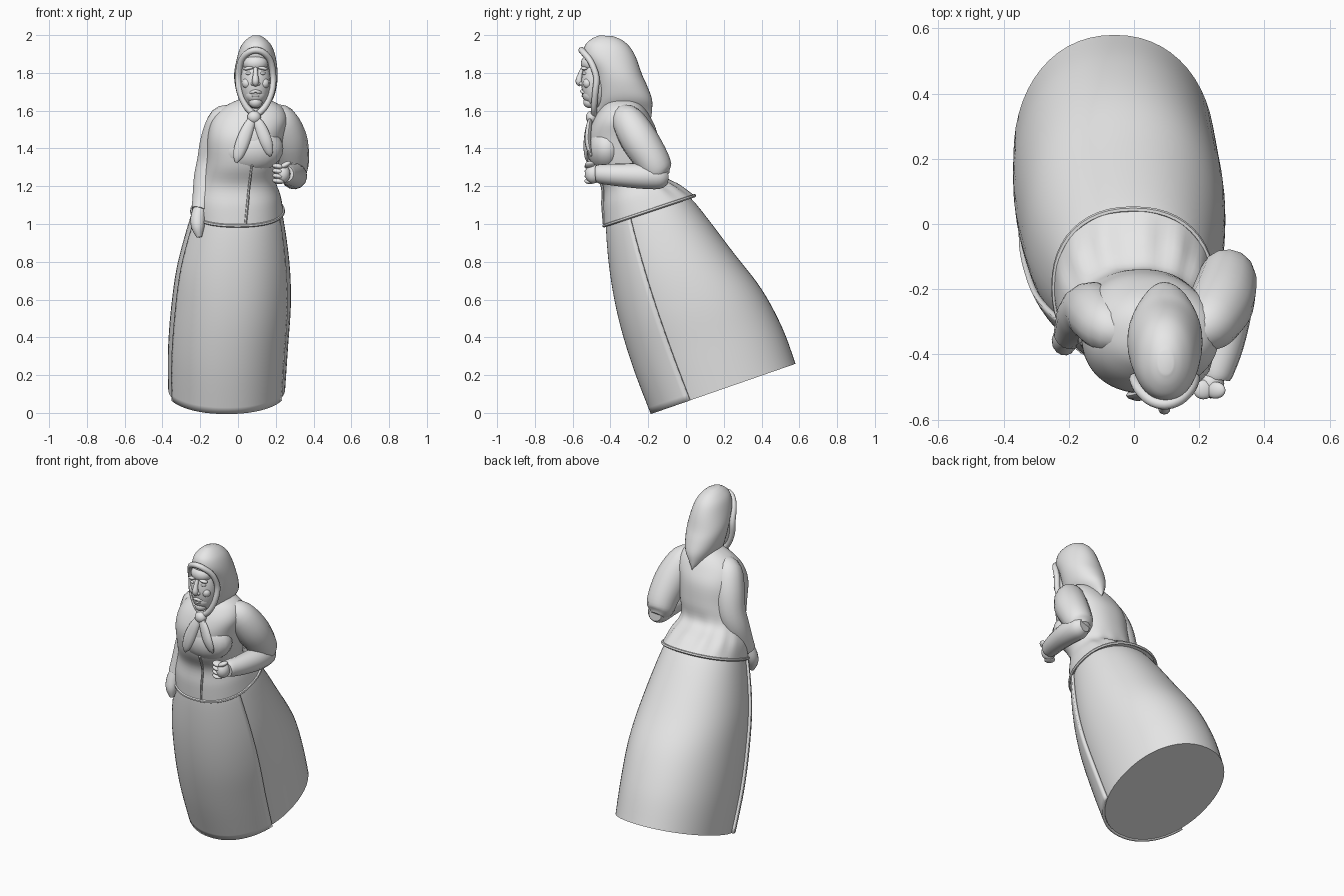
import bpy, bmesh
from math import sin, cos, pi, radians, copysign
from mathutils import Vector

if "Cube" in bpy.data.objects:
    bpy.data.objects.remove(bpy.data.objects["Cube"], do_unlink=True)

GREY = (0.8, 0.8, 0.8, 1)
clay = bpy.data.materials.new("plain grey")
clay.use_nodes = True
clay.diffuse_color = GREY
clay.node_tree.nodes["Principled BSDF"].inputs["Base Color"].default_value = GREY


def spline(rows, steps):
    """Smooth interpolation through rows of numbers."""
    rows = [Vector(r) for r in rows]
    out = []
    for i in range(len(rows) - 1):
        a, b = rows[max(i - 1, 0)], rows[i]
        c, d = rows[i + 1], rows[min(i + 2, len(rows) - 1)]
        for k in range(steps):
            t = k / steps
            out.append(b + (c - a) * (t / 2) + (a * 2 - b * 5 + c * 4 - d) * (t * t / 2)
                       + (b * 3 - a - c * 3 + d) * (t ** 3 / 2))
    return out + [rows[-1]]


def finish(name, bm, angle=45):
    bmesh.ops.recalc_face_normals(bm, faces=bm.faces)
    mesh = bpy.data.meshes.new(name)
    bm.to_mesh(mesh)
    bm.free()
    obj = bpy.data.objects.new(name, mesh)
    bpy.context.collection.objects.link(obj)
    mesh.materials.append(clay)
    bpy.ops.object.select_all(action='DESELECT')
    obj.select_set(True)
    bpy.context.view_layer.objects.active = obj
    bpy.ops.object.shade_smooth_by_angle(angle=radians(angle))
    return obj


def skin(name, rings, closed=True, caps=True, angle=45):
    """Bridge a list of point rings into a surface."""
    bm = bmesh.new()
    loops = [[bm.verts.new(p) for p in ring] for ring in rings]
    n = len(loops[0])
    for low, high in zip(loops, loops[1:]):
        for i in range(n if closed else n - 1):
            j = (i + 1) % n
            bm.faces.new((low[i], low[j], high[j], high[i]))
    if caps:
        bm.faces.new(loops[0])
        bm.faces.new(loops[-1])
    return finish(name, bm, angle)


def oval(row, angles, power=2.0, grow=1.0, fold=None):
    """Tilted oval: front y, front z, back y, back z, right x, left x."""
    fy, fz, by, bz, xl, xr = row
    points = []
    for a in angles:
        c, s = cos(a), sin(a)
        g = grow * (fold(a) if fold else 1)
        c = copysign(abs(c) ** (2 / power), c) * g
        s = copysign(abs(s) ** (2 / power), s) * g
        points.append(Vector(((xl + xr) / 2 + c * (xr - xl) / 2,
                              (fy + by) / 2 + s * (by - fy) / 2,
                              (fz + bz) / 2 + s * (bz - fz) / 2)))
    return points


def turn(n, start=0, end=360):
    last = n if end - start == 360 else n - 1
    return [radians(start + (end - start) * i / last) for i in range(n)]


def tube(name, rows, sides=14, steps=4, flat=1.0):
    """Round limb along rows of x, y, z, radius; flat squashes it in y."""
    rows = spline(rows, steps)
    centres = [Vector(r[:3]) for r in rows]
    rings, side, old = [], None, None
    for i, p in enumerate(centres):
        t = (centres[min(i + 1, len(rows) - 1)] - centres[max(i - 1, 0)]).normalized()
        if side is None:
            side = t.orthogonal().normalized()
        else:
            side = old.rotation_difference(t) @ side
        old, up = t, t.cross(side)
        ring = []
        for a in turn(sides):
            v = (side * cos(a) + up * sin(a)) * rows[i][3]
            v.y *= flat
            ring.append(p + v)
        rings.append(ring)
    return skin(name, rings)


def ball(name, centre, size, tilt=0):
    bm = bmesh.new()
    bmesh.ops.create_uvsphere(bm, u_segments=20, v_segments=14, radius=1)
    for v in bm.verts:
        x, y, z = (c * s for c, s in zip(v.co, size))
        v.co = Vector((x * cos(tilt) - z * sin(tilt), y, x * sin(tilt) + z * cos(tilt))) + Vector(centre)
    return finish(name, bm)


# Long leaning skirt
skirt_rows = spline([
    (-.17, 0, .58, .26, -.37, .25),
    (-.265, .25, .51, .45, -.37, .265),
    (-.34, .5, .4, .655, -.352, .28),
    (-.388, .75, .25, .85, -.318, .272),
    (-.41, 1.0, .05, 1.11, -.245, .235),
    (-.39, 1.1, -.05, 1.2, -.2, .2)], 5)
skin("skirt", [oval(r, turn(56), 2.15) for r in skirt_rows])

# Apron lying over the front of the skirt
apron = skin("apron", [oval(r, turn(30, 207, 333), 2.15, 1.025) for r in skirt_rows[:-3]],
             closed=False, caps=False)
thick = apron.modifiers.new("thickness", 'SOLIDIFY')
thick.thickness = .016
thick.offset = 0

# Jacket with a pleated flare below the waist at the back
jacket_rows = spline([
    (-.435, .99, .045, 1.15, -.245, .24),
    (-.44, 1.09, -.035, 1.205, -.23, .225),
    (-.44, 1.2, -.13, 1.265, -.19, .2),
    (-.495, 1.31, -.14, 1.37, -.165, .22),
    (-.52, 1.44, -.155, 1.49, -.16, .24),
    (-.495, 1.54, -.19, 1.57, -.135, .26),
    (-.45, 1.615, -.23, 1.63, -.07, .23),
    (-.41, 1.66, -.28, 1.67, .02, .15)], 5)


def pleats(depth):
    return lambda a: 1 + depth * max(sin(a), 0) * cos(a * 13)


skin("jacket", [oval(r, turn(72), 2.25, 1, pleats(.035 * max(0, 1 - abs(i - 6) / 7)))
                for i, r in enumerate(jacket_rows)])

# Rolled hem and front opening of the jacket
hem = [(*p, .009) for p in oval(jacket_rows[0], turn(48), 2.25)]
tube("jacket_hem", hem + hem[:1], 6, 1)
tube("jacket_opening", [(.04, -.434, 1.0, .007), (.05, -.442, 1.1, .007),
                        (.06, -.445, 1.2, .007), (.075, -.497, 1.31, .007)], 6)
ball("bust", (.06, -.42, 1.4), (.18, .105, .13))

# Bent left arm with fist
tube("left_upper_arm", [(.17, -.34, 1.58, .05), (.225, -.31, 1.55, .085), (.265, -.25, 1.45, .1),
                        (.285, -.18, 1.34, .092), (.285, -.145, 1.27, .078), (.285, -.12, 1.24, .045)])
tube("left_forearm", [(.29, -.1, 1.25, .04), (.295, -.14, 1.25, .065), (.297, -.24, 1.255, .068),
                      (.28, -.36, 1.26, .06), (.255, -.45, 1.265, .052), (.25, -.475, 1.265, .045)])
ball("left_fist", (.235, -.49, 1.265), (.042, .045, .05))
for i in range(4):
    ball("left_finger_%d" % (i + 1), (.213, -.508, 1.305 - i * .026), (.032, .03, .015), -.15)
ball("left_thumb", (.25, -.51, 1.312), (.034, .026, .015), .5)

# Hanging right arm with hand resting at the hem
tube("right_arm", [(-.02, -.34, 1.575, .05), (-.075, -.32, 1.55, .08), (-.105, -.285, 1.45, .092),
                   (-.13, -.265, 1.33, .088), (-.155, -.28, 1.23, .082), (-.182, -.315, 1.13, .062),
                   (-.2, -.34, 1.07, .048)])
tube("right_hand", [(-.2, -.34, 1.09, .035), (-.212, -.355, 1.03, .04), (-.212, -.37, .98, .034),
                    (-.205, -.375, .93, .014)])

# Headscarf with a pointed tail at the back
scarf_rows = spline([
    (-.49, 1.56, -.185, 1.56, .075, .1),
    (-.485, 1.6, -.18, 1.6, .035, .14),
    (-.475, 1.66, -.18, 1.66, .005, .185),
    (-.48, 1.73, -.205, 1.73, -.015, .205),
    (-.5, 1.81, -.232, 1.79, -.02, .21),
    (-.54, 1.885, -.262, 1.875, -.005, .2),
    (-.535, 1.945, -.295, 1.935, .015, .18),
    (-.5, 1.98, -.34, 1.975, .045, .15),
    (-.46, 1.998, -.39, 1.995, .075, .12)], 4)
skin("headscarf", [oval(r, turn(36), 2.1) for r in scarf_rows])

# Scarf edge framing the face
edge = [(.093, -.487, 1.575), (.045, -.487, 1.62), (.01, -.48, 1.7), (.002, -.475, 1.78),
        (.015, -.505, 1.86), (.05, -.54, 1.905), (.094, -.553, 1.92)]
edge += [(.188 - x, y, z) for x, y, z in reversed(edge[:-1])]
tube("scarf_edge", [(*p, .017) for p in edge], 10, 4)

# Face
ball("face", (.093, -.475, 1.755), (.08, .08, .145))
ball("forehead", (.093, -.5, 1.85), (.066, .057, .05))
ball("chin", (.093, -.51, 1.645), (.036, .034, .032))
ball("jaw", (.093, -.495, 1.685), (.058, .055, .05))
tube("nose", [(.093, -.545, 1.825, .012), (.093, -.558, 1.795, .013), (.093, -.566, 1.755, .019),
              (.093, -.557, 1.733, .01)], 10)
tube("upper_lip", [(.058, -.528, 1.692, .005), (.075, -.546, 1.698, .009), (.093, -.551, 1.702, .01),
                   (.111, -.546, 1.698, .009), (.128, -.528, 1.692, .005)], 8)
ball("lower_lip", (.093, -.54, 1.678), (.024, .013, .008))
for side, s in (("right", -1), ("left", 1)):
    ball(side + "_cheek", (.093 + s * .045, -.52, 1.745), (.027, .025, .028))
    ball(side + "_brow", (.093 + s * .036, -.538, 1.825), (.03, .018, .01), -s * .2)
    ball(side + "_eye", (.093 + s * .035, -.534, 1.797), (.018, .015, .009))
    ball(side + "_nostril", (.093 + s * .015, -.553, 1.743), (.01, .013, .01))

# Knot and tie ends of the scarf
ball("scarf_knot", (.085, -.5, 1.565), (.036, .03, .034))
tube("right_scarf_tie", [(.078, -.505, 1.56, .02), (.05, -.517, 1.5, .032), (.02, -.525, 1.42, .036),
                         (.0, -.525, 1.36, .026), (-.01, -.52, 1.325, .006)], 10, 4, .5)
tube("left_scarf_tie", [(.092, -.505, 1.56, .02), (.12, -.515, 1.51, .03), (.148, -.52, 1.44, .032),
                        (.165, -.51, 1.385, .022), (.17, -.5, 1.36, .006)], 10, 4, .5)
